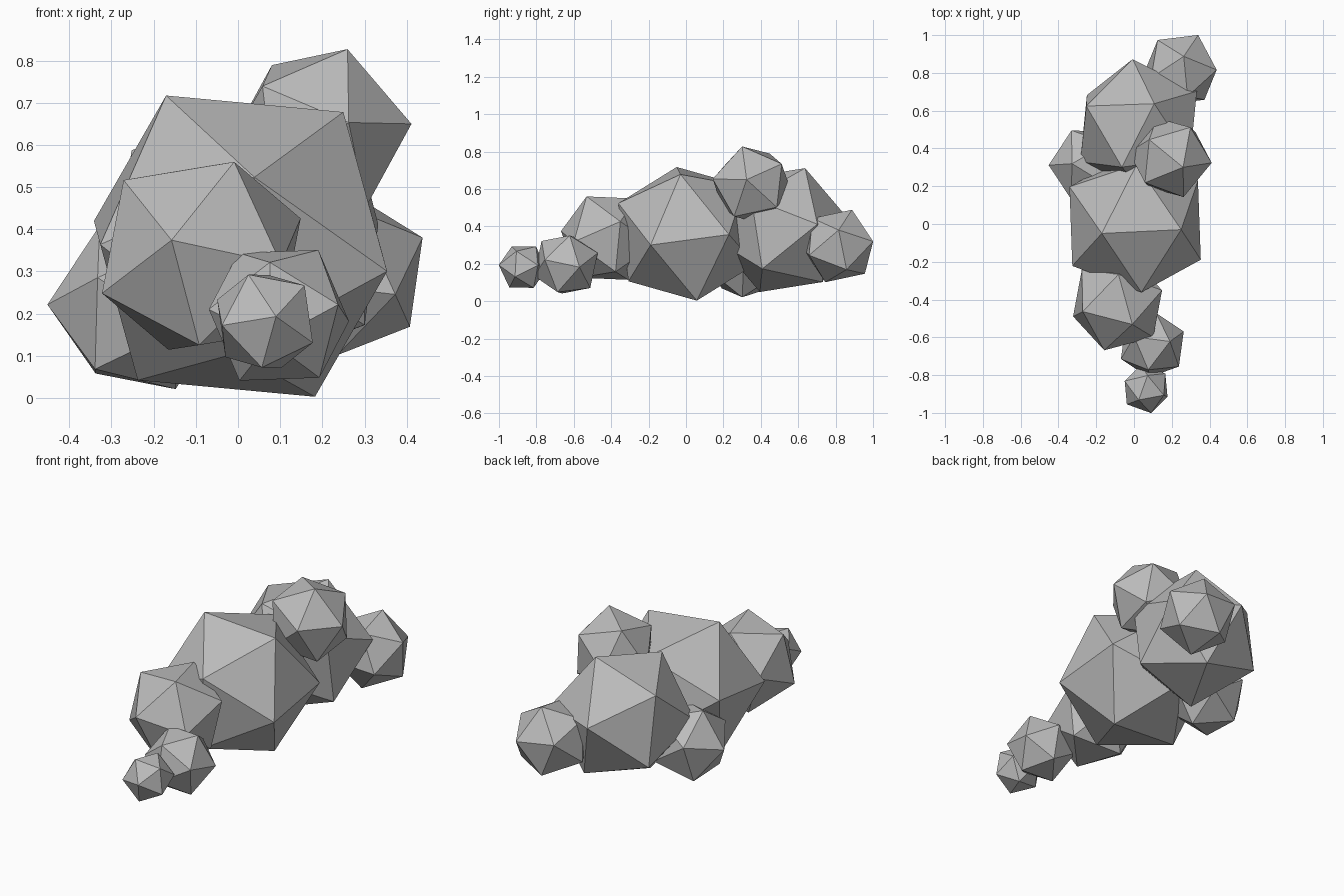
import bpy
import bmesh
from mathutils import Matrix, Vector

cube = bpy.data.objects.get("Cube")
if cube:
    bpy.data.objects.remove(cube, do_unlink=True)

# Single stone colour
stone = bpy.data.materials.new("stone_grey")
stone.use_nodes = True
colour = (0.5, 0.5, 0.5, 1.0)
stone.diffuse_color = colour
stone.node_tree.nodes["Principled BSDF"].inputs["Base Color"].default_value = colour


def frame(first, second):
    """Orthonormal axes with z along first and x leaning toward second."""
    z = Vector(first).normalized()
    y = z.cross(Vector(second)).normalized()
    return Matrix((y.cross(z), y, z)).transposed()


def boulder(name, centre, radius, corner, neighbour):
    """Icosahedron turned so two adjacent corners point along given directions."""
    bm = bmesh.new()
    bmesh.ops.create_icosphere(bm, subdivisions=1, radius=radius)
    bm.verts.ensure_lookup_table()
    a = bm.verts[0]
    b = a.link_edges[0].other_vert(a)
    turn = frame(corner, neighbour) @ frame(a.co, b.co).transposed()
    bmesh.ops.transform(bm, matrix=turn.to_4x4(), verts=bm.verts)
    mesh = bpy.data.meshes.new(name)
    bm.to_mesh(mesh)
    bm.free()
    mesh.materials.append(stone)
    obj = bpy.data.objects.new(name, mesh)
    obj.location = centre
    bpy.context.collection.objects.link(obj)


# Large middle and back boulders
boulder("main_boulder", (0.006, 0.004, 0.36), 0.402,
        (-0.177, -0.054, 0.358), (0.24, -0.034, 0.32))
boulder("back_boulder", (0.024, 0.516, 0.38), 0.362,
        (0.084, 0.122, 0.334), (-0.27, 0.108, 0.208))

# Smaller boulders around the back
boulder("upper_boulder", (0.192, 0.352, 0.621), 0.223,
        (0.068, -0.052, 0.207), (0.217, -0.027, 0.026))
boulder("side_boulder", (-0.238, 0.31, 0.215), 0.214,
        (-0.095, 0.01, 0.205), (-0.203, 0.0, -0.025))
boulder("rear_boulder", (0.249, 0.816, 0.295), 0.207,
        (0.0145, 0.0735, 0.199), (0.19, -0.006, 0.07))

# Tapering chain at the front
boulder("front_boulder", (-0.087, -0.42, 0.337), 0.261,
        (0.077, -0.11, 0.22), (-0.073, -0.252, 0.035))
boulder("small_front_boulder", (0.097, -0.642, 0.196), 0.182,
        (0.093, 0.02, 0.154), (0.139, -0.115, 0.02))
boulder("tip_boulder", (0.064, -0.873, 0.182), 0.131,
        (0.026, -0.127, 0.011), (-0.039, -0.06, 0.111))
